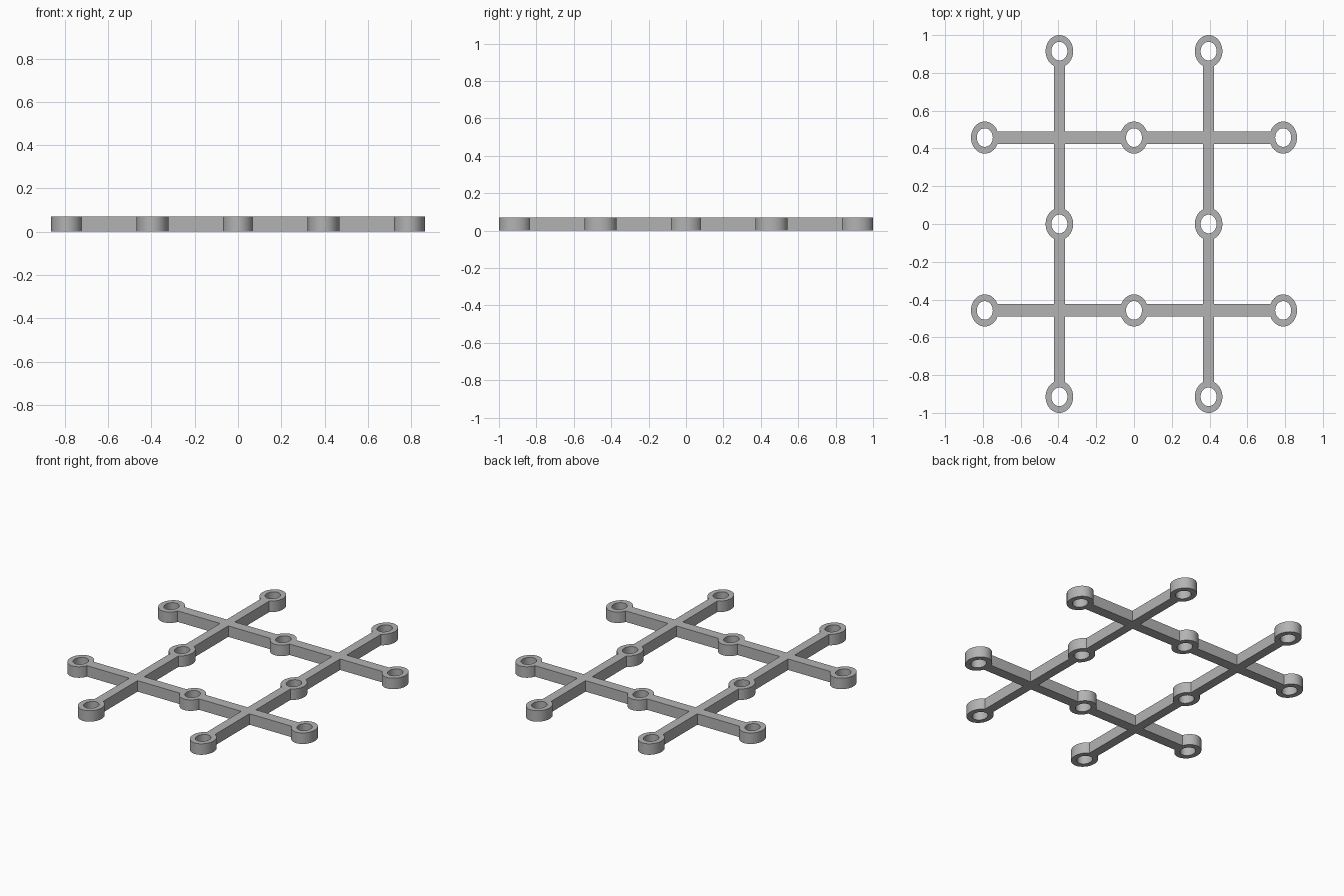
import bpy, bmesh, math

if "Cube" in bpy.data.objects:
    bpy.data.objects.remove(bpy.data.objects["Cube"], do_unlink=True)

HEIGHT = 0.07
STEP_X, STEP_Y = 0.395, 0.4575      # spacing of rings and crossings
RX, RY = 0.073, 0.085               # outer radii of a ring
HOLE = 0.58                         # hole size relative to the ring
BAR_X, BAR_Y = 0.029, 0.033         # half widths of the bars
SEGMENTS = 64

grey = bpy.data.materials.new("plain grey")
grey.use_nodes = True
colour = (0.45, 0.45, 0.45, 1)
grey.diffuse_color = colour
grey.node_tree.nodes["Principled BSDF"].inputs["Base Color"].default_value = colour


def finish(bm, name, x, y):
    bmesh.ops.recalc_face_normals(bm, faces=bm.faces)
    mesh = bpy.data.meshes.new(name)
    bm.to_mesh(mesh)
    bm.free()
    mesh.materials.append(grey)
    obj = bpy.data.objects.new(name, mesh)
    obj.location = (x, y, 0)
    bpy.context.collection.objects.link(obj)
    return obj


def raise_faces(bm):
    """Extrude the flat faces up to the full height, keeping the underside."""
    result = bmesh.ops.extrude_face_region(bm, geom=bm.faces[:], use_keep_orig=True)
    top = [g for g in result["geom"] if isinstance(g, bmesh.types.BMVert)]
    bmesh.ops.translate(bm, verts=top, vec=(0, 0, HEIGHT))


def ring(name, x, y):
    bm = bmesh.new()
    loops = []
    for scale in (1, HOLE):
        loops.append([bm.verts.new((RX * scale * math.cos(a), RY * scale * math.sin(a), 0))
                      for a in (math.tau * i / SEGMENTS for i in range(SEGMENTS))])
    outer, inner = loops
    for i in range(SEGMENTS):
        j = (i + 1) % SEGMENTS
        bm.faces.new((outer[i], outer[j], inner[j], inner[i]))
    raise_faces(bm)
    obj = finish(bm, name, x, y)
    bpy.ops.object.select_all(action="DESELECT")
    obj.select_set(True)
    bpy.context.view_layer.objects.active = obj
    bpy.ops.object.shade_smooth_by_angle(angle=math.radians(30))


def crossing(name, x, y):
    # arms stop just inside the walls of the four neighbouring rings
    end_x = STEP_X - RX * 0.9
    end_y = STEP_Y - RY * 0.9
    corner = [(end_x, -BAR_Y), (end_x, BAR_Y), (BAR_X, BAR_Y), (BAR_X, end_y)]
    half = corner + [(-BAR_X, end_y), (-BAR_X, BAR_Y)]
    outline = half + [(-px, -py) for px, py in half]
    bm = bmesh.new()
    bm.faces.new([bm.verts.new((px, py, 0)) for px, py in outline])
    raise_faces(bm)
    finish(bm, name, x, y)


# Checkerboard layout: crossings at odd/odd cells, rings where parity differs
for i in range(-2, 3):
    for j in range(-2, 3):
        x, y = i * STEP_X, j * STEP_Y
        if i % 2 and j % 2:
            crossing("cross_bar", x, y)
        elif i % 2 != j % 2:
            ring("eyelet_ring", x, y)
